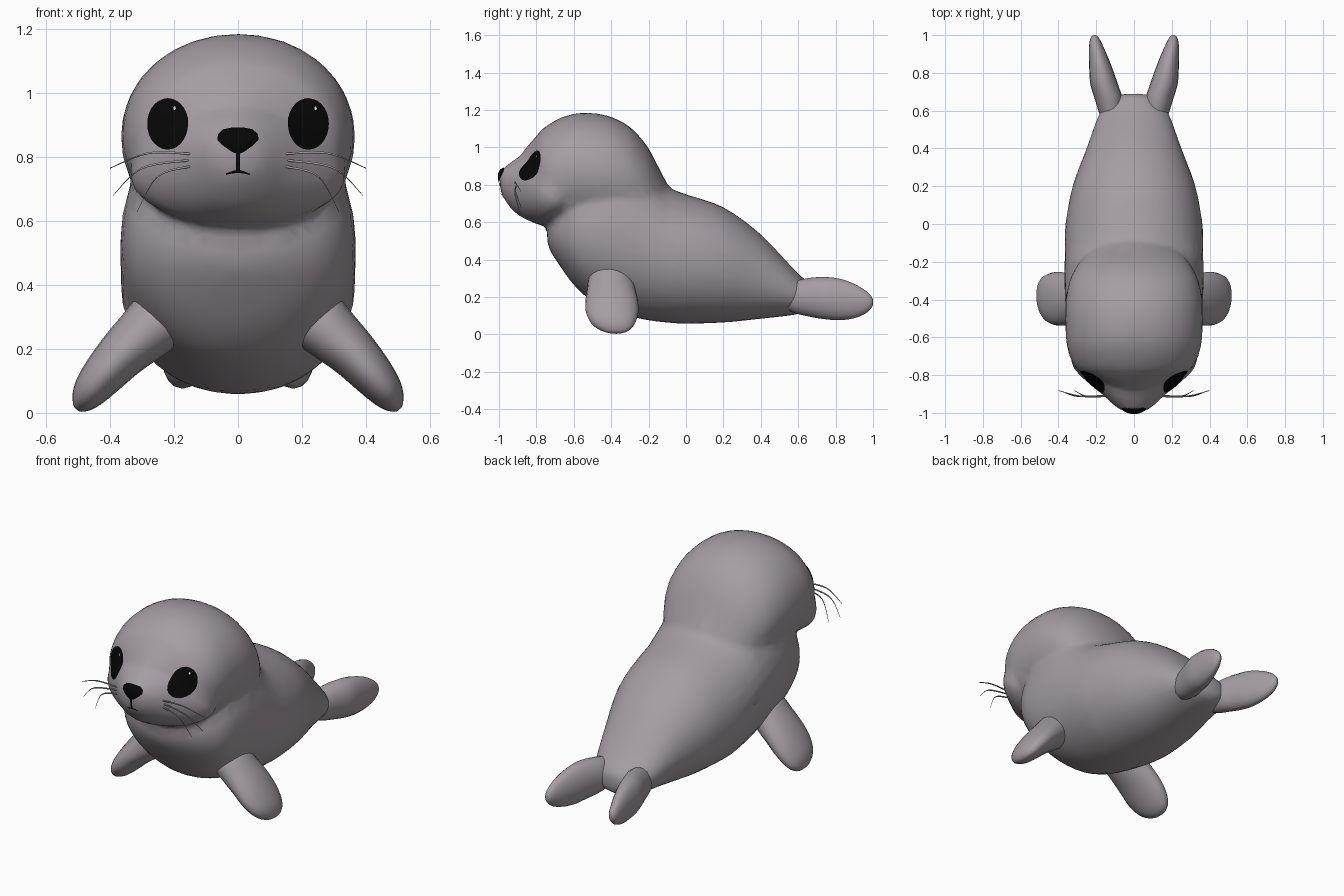
import bpy, bmesh, math
from mathutils import Vector
from mathutils.bvhtree import BVHTree

if "Cube" in bpy.data.objects:
    bpy.data.objects.remove(bpy.data.objects["Cube"])


def material(name, rgb):
    m = bpy.data.materials.new(name)
    m.diffuse_color = (*rgb, 1)
    m.use_nodes = True
    m.node_tree.nodes["Principled BSDF"].inputs["Base Color"].default_value = m.diffuse_color
    return m


FUR = material("grey_fur", (0.375, 0.34, 0.365))
BLACK = material("black", (0.002, 0.002, 0.002))
WHITE = material("eye_shine_white", (0.8, 0.8, 0.8))


def add_object(name, bm, mat):
    bmesh.ops.recalc_face_normals(bm, faces=bm.faces)
    me = bpy.data.meshes.new(name)
    bm.to_mesh(me)
    bm.free()
    me.materials.append(mat)
    me.polygons.foreach_set("use_smooth", [True] * len(me.polygons))
    ob = bpy.data.objects.new(name, me)
    bpy.context.collection.objects.link(ob)
    return ob


def catmull(a, b, c, d, t):
    return 0.5 * (2 * b + (c - a) * t + (2 * a - 5 * b + 4 * c - d) * t * t
                  + (3 * b - a - 3 * c + d) * t ** 3)


def loft(bm, sections, power=2.0, sides=32, steps=4):
    """Closed skin over oval sections: centre, half axis u, half axis v."""
    dense = []
    n = len(sections)
    for i in range(n - 1):
        four = [sections[max(0, min(n - 1, i + k))] for k in (-1, 0, 1, 2)]
        for s in range(steps):
            dense.append([catmull(*q, s / steps) for q in zip(*four)])
    dense.append(sections[-1])
    rings = []
    for s in dense:
        c, u, v = Vector(s[0:3]), Vector(s[3:6]), Vector(s[6:9])
        ring = []
        for k in range(sides):
            a = 2 * math.pi * k / sides
            ca, sa = math.cos(a), math.sin(a)
            p = c + u * math.copysign(abs(ca) ** (2 / power), ca) \
                + v * math.copysign(abs(sa) ** (2 / power), sa)
            ring.append(bm.verts.new(p))
        rings.append(ring)
    for r0, r1 in zip(rings, rings[1:]):
        for k in range(sides):
            j = (k + 1) % sides
            bm.faces.new((r0[k], r0[j], r1[j], r1[k]))
    bm.faces.new(rings[0][::-1])
    bm.faces.new(rings[-1])


def y_ring(y, w, lo, hi, cx=0.0):
    return (cx, y, (lo + hi) / 2, w, 0, 0, 0, 0, (hi - lo) / 2)


# Torso with neck, head and muzzle, fused into one skin
bm = bmesh.new()
torso = [(-.742, .05, .51, .59), (-.73, .14, .455, .63), (-.68, .25, .375, .7),
         (-.6, .325, .265, .82), (-.5, .356, .175, .91), (-.35, .368, .11, .95),
         (-.2, .368, .075, .87), (-.1, .367, .063, .79), (0, .363, .058, .75),
         (.2, .326, .063, .68), (.4, .252, .083, .535), (.6, .178, .108, .325),
         (.67, .11, .13, .27), (.69, .05, .16, .235)]
loft(bm, [y_ring(*s) for s in torso], 2.1)
head = [(-.89, .03, .82, .935), (-.873, .1, .72, .975), (-.835, .19, .65, 1.022),
        (-.8, .255, .62, 1.06), (-.76, .312, .59, 1.105), (-.66, .353, .56, 1.163),
        (-.55, .364, .55, 1.185), (-.42, .364, .54, 1.17), (-.3, .342, .53, 1.11),
        (-.21, .295, .52, 1.01), (-.15, .24, .52, .9), (-.1, .17, .52, .805),
        (-.05, .08, .55, .72)]
loft(bm, [y_ring(*s) for s in head], 2.05)
muzzle = [(-.995, .035, .785, .865), (-.98, .08, .735, .887), (-.94, .128, .68, .917),
          (-.9, .17, .64, .945), (-.83, .257, .603, .95), (-.76, .322, .582, .93),
          (-.68, .335, .6, .88), (-.6, .25, .65, .85)]
loft(bm, [y_ring(*s) for s in muzzle], 2.05)
body = add_object("body_and_head", bm, FUR)
remesh = body.modifiers.new("fuse", 'REMESH')
remesh.mode = 'VOXEL'
remesh.voxel_size = 0.02
remesh.use_smooth_shade = True
soften = body.modifiers.new("soften", 'SMOOTH')
soften.factor = 0.5
soften.iterations = 5
coarse = body.modifiers.new("coarse_facets", 'DECIMATE')
coarse.ratio = 0.14
bpy.context.view_layer.update()
deps = bpy.context.evaluated_depsgraph_get()
skin = bpy.data.meshes.new_from_object(body.evaluated_get(deps))
body.modifiers.clear()
body.data = skin
skin.polygons.foreach_set("use_smooth", [True] * len(skin.polygons))
if not skin.materials:
    skin.materials.append(FUR)
tree = BVHTree.FromPolygons([v.co for v in skin.vertices],
                            [tuple(p.vertices) for p in skin.polygons])


def on_face(x, z, lift):
    """Point on the front of the skin, lifted along its normal."""
    hit, normal, _, _ = tree.ray_cast(Vector((x, -2, z)), Vector((0, 1, 0)))
    if normal.y > 0:
        normal = -normal
    return hit + normal * lift


def plate(name, mat, centre, outline, lift=0.005, bulge=0.0, rings=6):
    """Thin painted plate that follows the skin inside an outline."""
    bm = bmesh.new()
    cx, cz = centre
    mid = bm.verts.new(on_face(cx, cz, lift + bulge))
    n = len(outline)
    previous = None
    for r in range(1, rings + 1):
        t = r / rings
        ring = [bm.verts.new(on_face(cx + (x - cx) * t, cz + (z - cz) * t,
                                     lift + bulge * (1 - t * t))) for x, z in outline]
        for k in range(n):
            j = (k + 1) % n
            if previous:
                bm.faces.new((previous[k], previous[j], ring[j], ring[k]))
            else:
                bm.faces.new((mid, ring[j], ring[k]))
        previous = ring
    ob = add_object(name, bm, mat)
    # face the plate forwards
    if sum(p.normal.y * p.area for p in ob.data.polygons) > 0:
        ob.data.flip_normals()


def oval(cx, cz, rx, rz, n=28):
    return [(cx + rx * math.cos(2 * math.pi * k / n),
             cz + rz * math.sin(2 * math.pi * k / n)) for k in range(n)]


# Nose, with the groove and mouth mark under it
half = [(.02, .888), (.045, .883), (.06, .868), (.062, .852), (.045, .835), (.02, .817)]
nose = [(0, .889)] + half + [(0, .808)] + [(-x, z) for x, z in reversed(half)]
plate("nose", BLACK, (0, .855), nose, 0.005, 0.009)
plate("nose_groove", BLACK, (0, .785),
      [(-.006, .82), (.006, .82), (.005, .785), (.006, .755), (-.006, .755), (-.005, .785)])

whisker_paths = [((.15, .81), (.28, .812), (.40, .765)),
                 ((.155, .79), (.30, .765), (.39, .68)),
                 ((.15, .77), (.25, .74), (.315, .63))]
for side, s in (("left", -1), ("right", 1)):
    # Eyes with a small shine
    plate(side + "_eye", BLACK, (s * .217, .902), oval(s * .217, .902, .064, .08))
    plate(side + "_eye_shine", WHITE, (s * .217 + .022, .95),
          oval(s * .217 + .022, .95, .004, .006, 10), 0.008, 0, 2)
    plate(side + "_mouth_mark", BLACK, (s * .02, .754),
          [(0, .762), (s * .018, .757), (s * .036, .75), (s * .036, .746),
           (s * .018, .75), (0, .752)], 0.005, 0, 2)

    # Front flipper, slanting down and out from the shoulder
    bm = bmesh.new()
    across = Vector((s * .74, 0, .67))
    rows = [(.2, -.41, .33, .07, .08), (.24, -.405, .295, .098, .115),
            (.30, -.4, .24, .09, .13), (.365, -.397, .18, .078, .14),
            (.42, -.395, .12, .068, .14), (.462, -.39, .07, .056, .122),
            (.487, -.382, .037, .04, .092), (.501, -.375, .017, .02, .052),
            (.505, -.372, .011, .008, .02)]
    loft(bm, [(s * x, y, z, *(across * t), 0, w, 0) for x, y, z, t, w in rows], 2.0, 20)
    add_object(side + "_front_flipper", bm, FUR)

    # Hind flipper, trailing behind the body
    bm = bmesh.new()
    rows = [(.5, .05, .15, .26, .1), (.58, .064, .115, .285, .118),
            (.66, .074, .095, .302, .133), (.74, .073, .082, .307, .158),
            (.82, .062, .076, .298, .175), (.9, .047, .087, .27, .192),
            (.96, .032, .112, .234, .204), (.99, .019, .14, .205, .208),
            (1.0, .006, .16, .185, .208)]
    loft(bm, [y_ring(y, w, lo, hi, s * cx) for y, w, lo, hi, cx in rows], 2.0, 20)
    add_object(side + "_hind_flipper", bm, FUR)

    # Whiskers, thin tapering tubes
    for i, path in enumerate(whisker_paths):
        root = on_face(s * path[0][0], path[0][1], -0.005)
        pts = [root, Vector((s * path[1][0], -.912, path[1][1])),
               Vector((s * path[2][0], -.882, path[2][1]))]
        bm = bmesh.new()
        loft(bm, [(*p, 0, r, 0, 0, 0, r) for p, r in zip(pts, (.004, .0035, .0015))],
             2.0, 6, 6)
        add_object(f"{side}_whisker_{i + 1}", bm, FUR)
